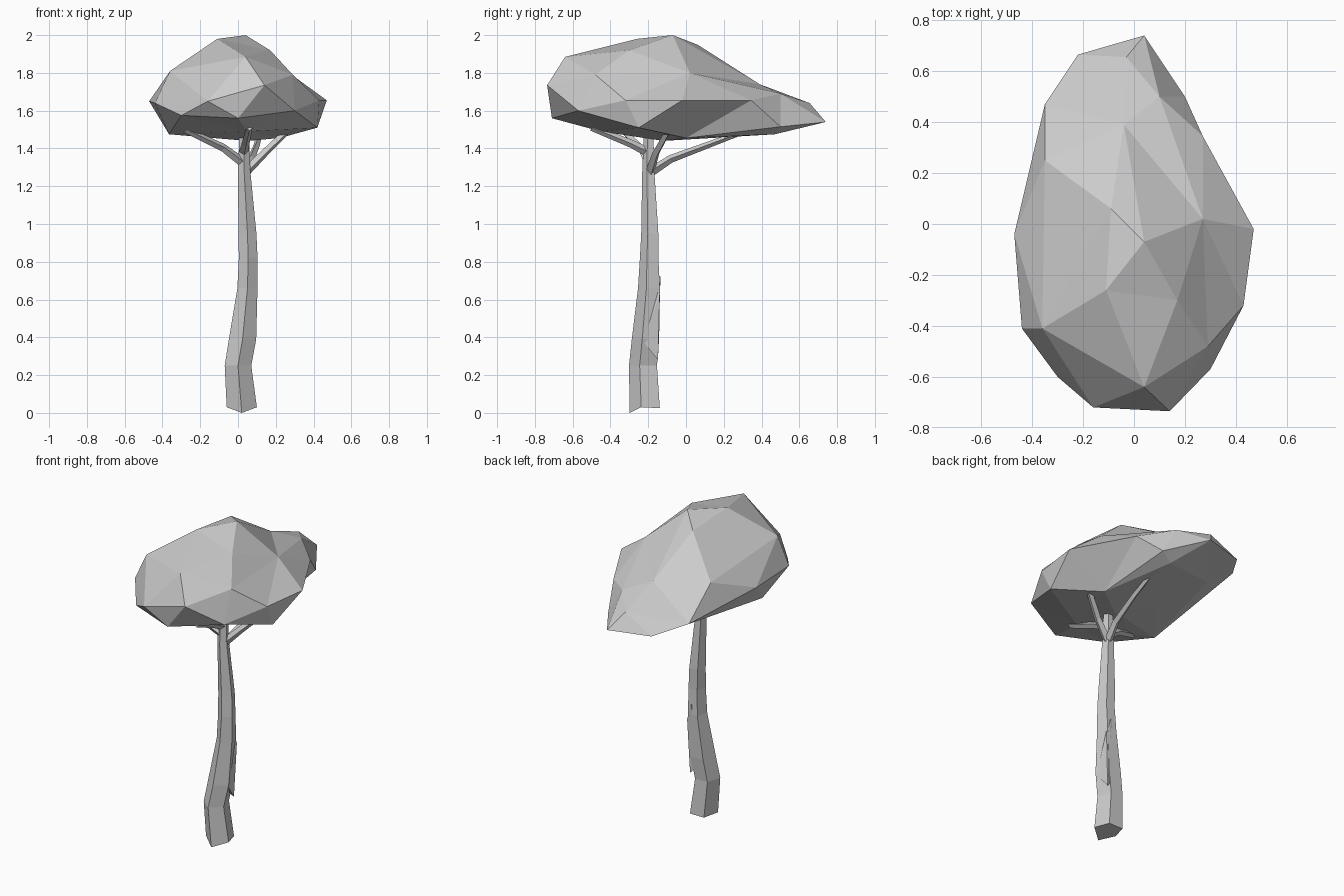
import bpy, bmesh, math
from mathutils import Vector


def finish(bm, name):
    bmesh.ops.recalc_face_normals(bm, faces=bm.faces[:])
    me = bpy.data.meshes.new(name)
    bm.to_mesh(me)
    bm.free()
    ob = bpy.data.objects.new(name, me)
    bpy.context.collection.objects.link(ob)
    return ob


def loft(name, rings):
    bm = bmesh.new()
    loops = [[bm.verts.new(p) for p in r] for r in rings]
    n = len(loops[0])
    for a, b in zip(loops, loops[1:]):
        for i in range(n):
            j = (i + 1) % n
            bm.faces.new((a[i], a[j], b[j], b[i]))
    bm.faces.new(loops[0])
    bm.faces.new(loops[-1])
    return finish(bm, name)


# trunk: five-sided, z, centre x, centre y, radius x, radius y
trunk = [(0.02, 0.02, -0.21, 0.084, 0.088), (0.25, 0.0, -0.22, 0.074, 0.082),
         (0.39, 0.024, -0.207, 0.076, 0.080), (0.66, 0.05, -0.19, 0.056, 0.064),
         (0.82, 0.054, -0.19, 0.052, 0.054), (0.95, 0.05, -0.187, 0.050, 0.050),
         (1.27, 0.033, -0.196, 0.035, 0.036), (1.55, 0.033, -0.195, 0.024, 0.025)]
rings = []
for k, (z, cx, cy, rx, ry) in enumerate(trunk):
    ring = []
    for i in range(5):
        a = math.radians(-90 + 72 * i)
        dz = (-0.02, 0.01, 0.005, 0.005, 0.01)[i] if k == 0 else 0
        ring.append(Vector((cx + rx * math.cos(a), cy + ry * math.sin(a), z + dz)))
    rings.append(ring)
loft("trunk", rings)

# knot on the back of the trunk
bm = bmesh.new()
for p in [(0.075, -0.148, 0.28), (0.03, -0.23, 0.38), (0.09, -0.23, 0.38), (0.0, -0.17, 0.36),
          (0.09, -0.14, 0.62), (0.06, -0.135, 0.72), (0.05, -0.2, 0.8)]:
    bm.verts.new(p)
bmesh.ops.convex_hull(bm, input=bm.verts[:])
finish(bm, "trunk_knot")

# branches: four-sided tapering tubes
branches = {
    "branch_back": [(0.04, -0.18, 1.28), (0.07, -0.08, 1.345), (0.10, 0.12, 1.42), (0.12, 0.36, 1.51)],
    "branch_right": [(0.045, -0.19, 1.28), (0.14, -0.16, 1.375), (0.29, -0.08, 1.52)],
    "branch_left": [(0.02, -0.2, 1.33), (-0.08, -0.24, 1.405), (-0.28, -0.34, 1.50)],
    "branch_front": [(0.03, -0.2, 1.38), (0.04, -0.29, 1.425), (0.06, -0.5, 1.51)],
}
for name, path in branches.items():
    pts = [Vector(p) for p in path]
    rings = []
    for k, p in enumerate(pts):
        t = (pts[min(k + 1, len(pts) - 1)] - pts[max(k - 1, 0)]).normalized()
        u = t.cross(Vector((0, 0, 1))).normalized()
        v = u.cross(t)
        r = 0.025 - 0.004 * k
        rings.append([p + u * r, p + v * r, p - u * r, p - v * r])
    loft(name, rings)

# canopy: faceted skin, wrapped by direction so shallow dips survive
crown = [
    (0.04, -0.07, 2.0), (-0.11, -0.26, 1.98), (-0.09, 0.06, 1.95), (0.27, 0.02, 1.80),
    (-0.36, -0.41, 1.81), (0.04, -0.64, 1.885), (-0.35, 0.25, 1.76), (0.17, -0.30, 1.92),
    (-0.04, 0.39, 1.74), (0.29, -0.48, 1.79), (0.14, -0.735, 1.735),
    (-0.16, -0.72, 1.65), (-0.30, -0.60, 1.575), (0.30, -0.57, 1.60), (0.0, -0.71, 1.56),
    (0.43, -0.32, 1.655), (0.47, -0.02, 1.655), (-0.47, -0.04, 1.65), (-0.44, -0.41, 1.64),
    (0.27, 0.345, 1.655), (0.20, 0.50, 1.515), (0.10, 0.50, 1.69), (0.04, 0.74, 1.54),
    (-0.03, 0.655, 1.64), (-0.22, 0.665, 1.54), (-0.35, 0.47, 1.58),
    (0.42, -0.25, 1.51), (-0.365, -0.25, 1.475), (0.12, 0.47, 1.475), (-0.2, 0.42, 1.49),
    (0.05, -0.12, 1.44), (0.22, 0.0, 1.455), (-0.12, 0.05, 1.46), (0.05, -0.45, 1.49)]
centre = Vector((0, -0.03, 1.65))
bm = bmesh.new()
pairs = []
for p in crown:
    d = Vector(p) - centre
    d = Vector((d.x / 0.46, d.y / 0.74, d.z / 0.27)).normalized()
    pairs.append((bm.verts.new(d), p))
bmesh.ops.convex_hull(bm, input=bm.verts[:])
for v, p in pairs:
    v.co = p
finish(bm, "canopy")
